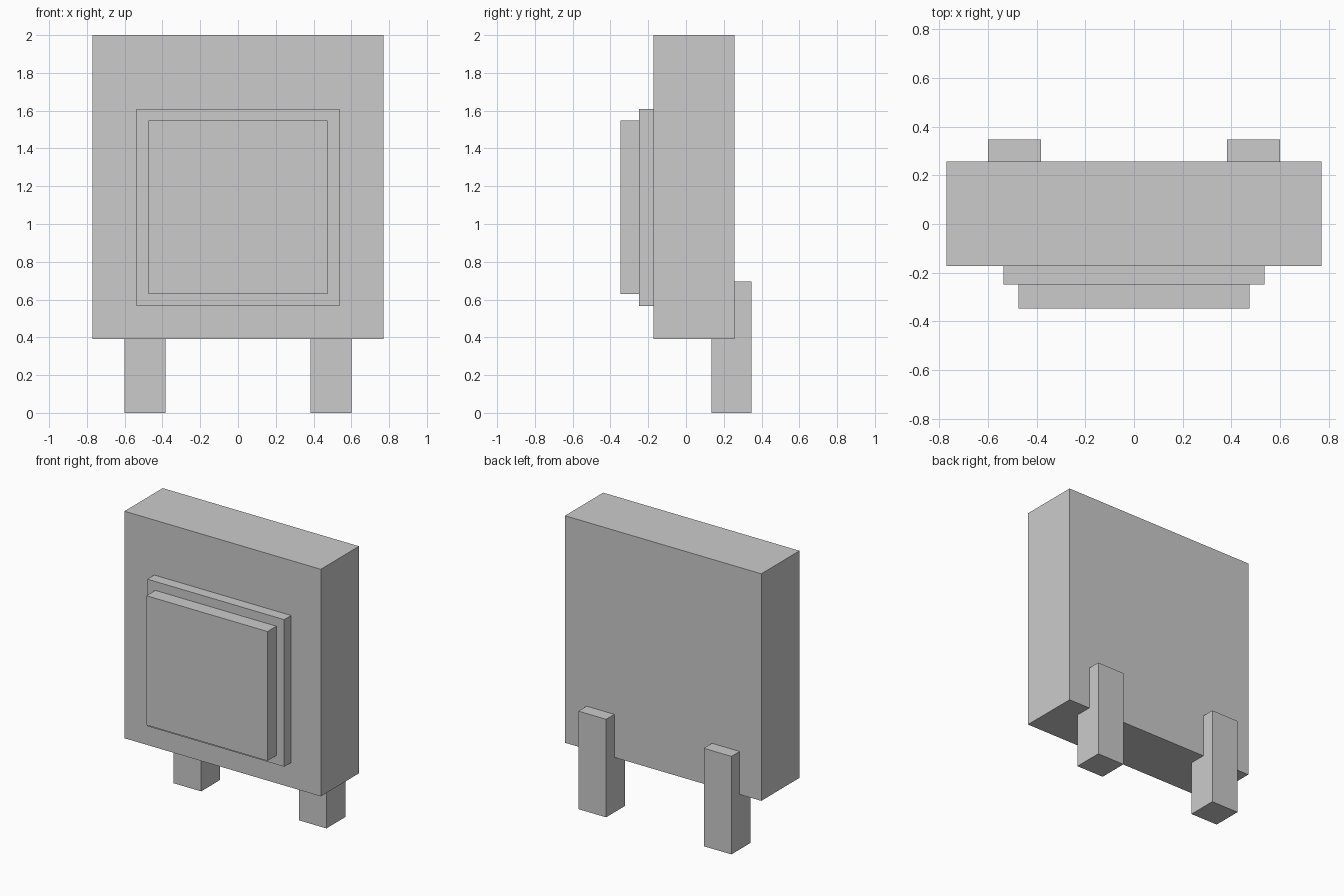
import bpy

if "Cube" in bpy.data.objects:
    bpy.data.objects.remove(bpy.data.objects["Cube"])


def box(name, x, y, z):
    """Box from (min, max) ranges on each axis."""
    bpy.ops.mesh.primitive_cube_add(size=1, location=[(a + b) / 2 for a, b in (x, y, z)])
    obj = bpy.context.object
    obj.name = name
    obj.scale = [b - a for a, b in (x, y, z)]
    bpy.ops.object.transform_apply(location=False, rotation=False, scale=True)
    return obj


# Main slab
box("body", (-0.77, 0.77), (-0.172, 0.256), (0.39, 2.0))

# Stepped panels on the front
box("panel_base", (-0.537, 0.537), (-0.249, -0.172), (0.567, 1.61))
box("panel_front", (-0.475, 0.475), (-0.348, -0.249), (0.63, 1.547))

# Two legs overlapping the back of the slab
for side, name in ((-1, "leg_left"), (1, "leg_right")):
    x = sorted((side * 0.383, side * 0.6))
    box(name, x, (0.134, 0.348), (0.0, 0.695))
